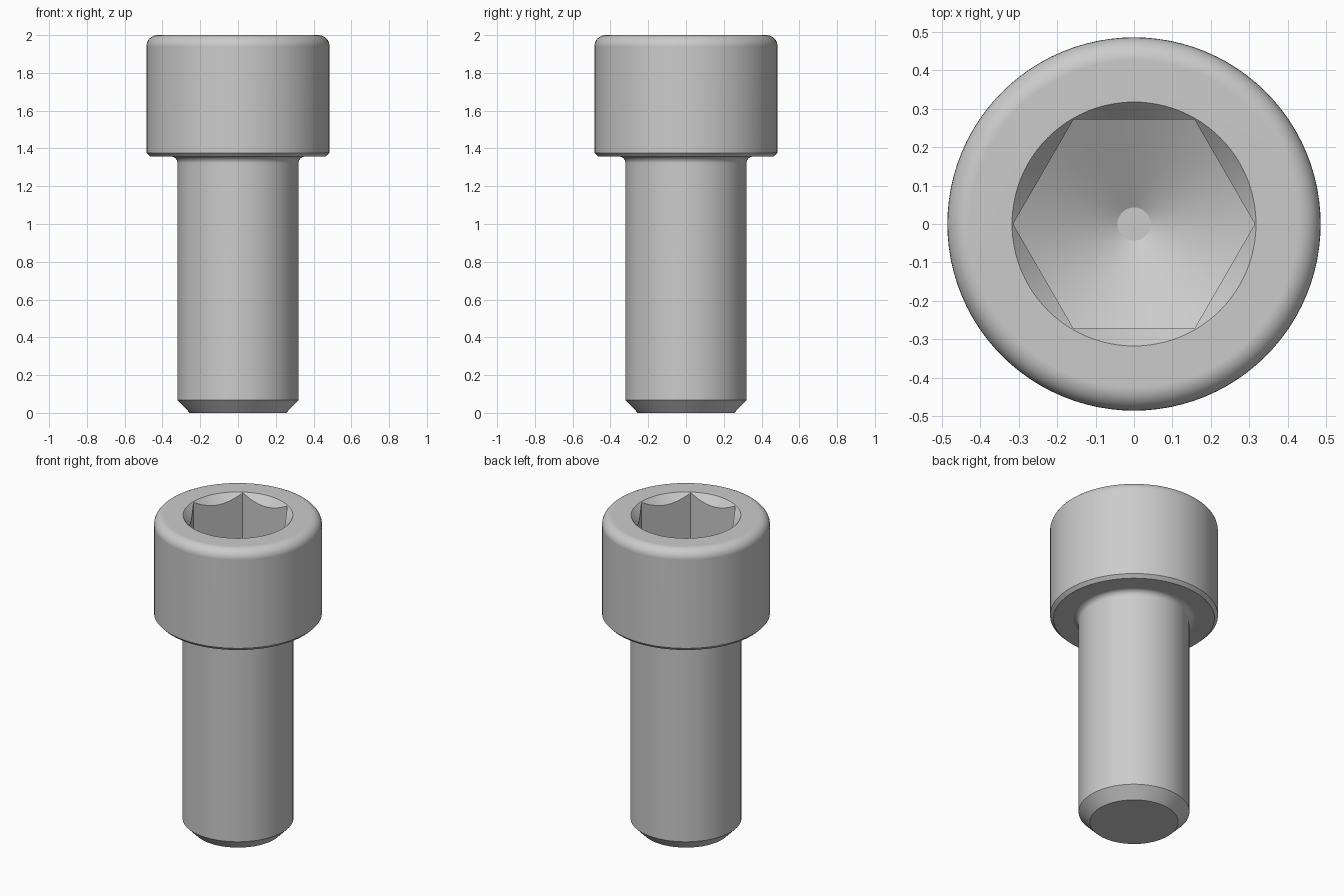
import bpy, bmesh
from math import sin, cos, pi, radians

cube = bpy.data.objects.get("Cube")
if cube:
    bpy.data.objects.remove(cube, do_unlink=True)

SEGMENTS = 96          # multiple of six, so hexagon corners land on vertices
HEX_APOTHEM = 0.272
RIM = 0.317            # mouth of the socket countersink
TIP = 0.043            # small flat at the bottom of the drill cone


def arc(cx, cz, r, start, end, steps=8):
    """Profile points (radius, height) along an arc, angles in degrees."""
    angles = [radians(start + (end - start) * i / steps) for i in range(steps + 1)]
    return [(cx + r * cos(a), cz + r * sin(a)) for a in angles]


def hex_radius(a):
    """Distance from the axis to the hexagon side at angle a."""
    return HEX_APOTHEM / cos(a % (pi / 3) - pi / 6)


def countersink_edge(a):
    r = hex_radius(a)
    return r, 2 - (RIM - r) * 1.1


def floor_edge(a):
    r = hex_radius(a)
    return r, 1.53 + (r - TIP) * 0.577


# Outer profile from the point up, then the socket going down
profile = [(0.255, 0), (0.32, 0.067)]                  # chamfered point
profile += arc(0.355, 1.322, 0.035, 180, 90)           # fillet under head
profile += [(0.465, 1.357), (0.485, 1.377)]            # lower head chamfer
profile += arc(0.425, 1.94, 0.06, 0, 90)               # rounded head edge
profile += [(RIM, 2), countersink_edge, floor_edge, (TIP, 1.53)]

# Spin the profile, letting the socket rings follow the hexagon
bm = bmesh.new()
rings = []
for point in profile:
    ring = []
    for i in range(SEGMENTS):
        a = 2 * pi * i / SEGMENTS
        r, z = point(a) if callable(point) else point
        ring.append(bm.verts.new((r * cos(a), r * sin(a), z)))
    rings.append(ring)
for low, high in zip(rings, rings[1:]):
    for i in range(SEGMENTS):
        j = (i + 1) % SEGMENTS
        bm.faces.new((low[i], low[j], high[j], high[i]))
bm.faces.new(rings[0][::-1])
bm.faces.new(rings[-1])

mesh = bpy.data.meshes.new("socket_screw")
bm.to_mesh(mesh)
bm.free()
screw = bpy.data.objects.new("socket_screw", mesh)
bpy.context.collection.objects.link(screw)

# Plain grey metal
grey = bpy.data.materials.new("light_grey")
grey.use_nodes = True
colour = (0.6, 0.6, 0.6, 1)
grey.diffuse_color = colour
grey.node_tree.nodes["Principled BSDF"].inputs["Base Color"].default_value = colour
mesh.materials.append(grey)

# Smooth round surfaces, crisp machined edges
bpy.ops.object.select_all(action="DESELECT")
screw.select_set(True)
bpy.context.view_layer.objects.active = screw
bpy.ops.object.shade_smooth_by_angle(angle=radians(28))
weighted = screw.modifiers.new("even_shading", "WEIGHTED_NORMAL")
weighted.keep_sharp = True
